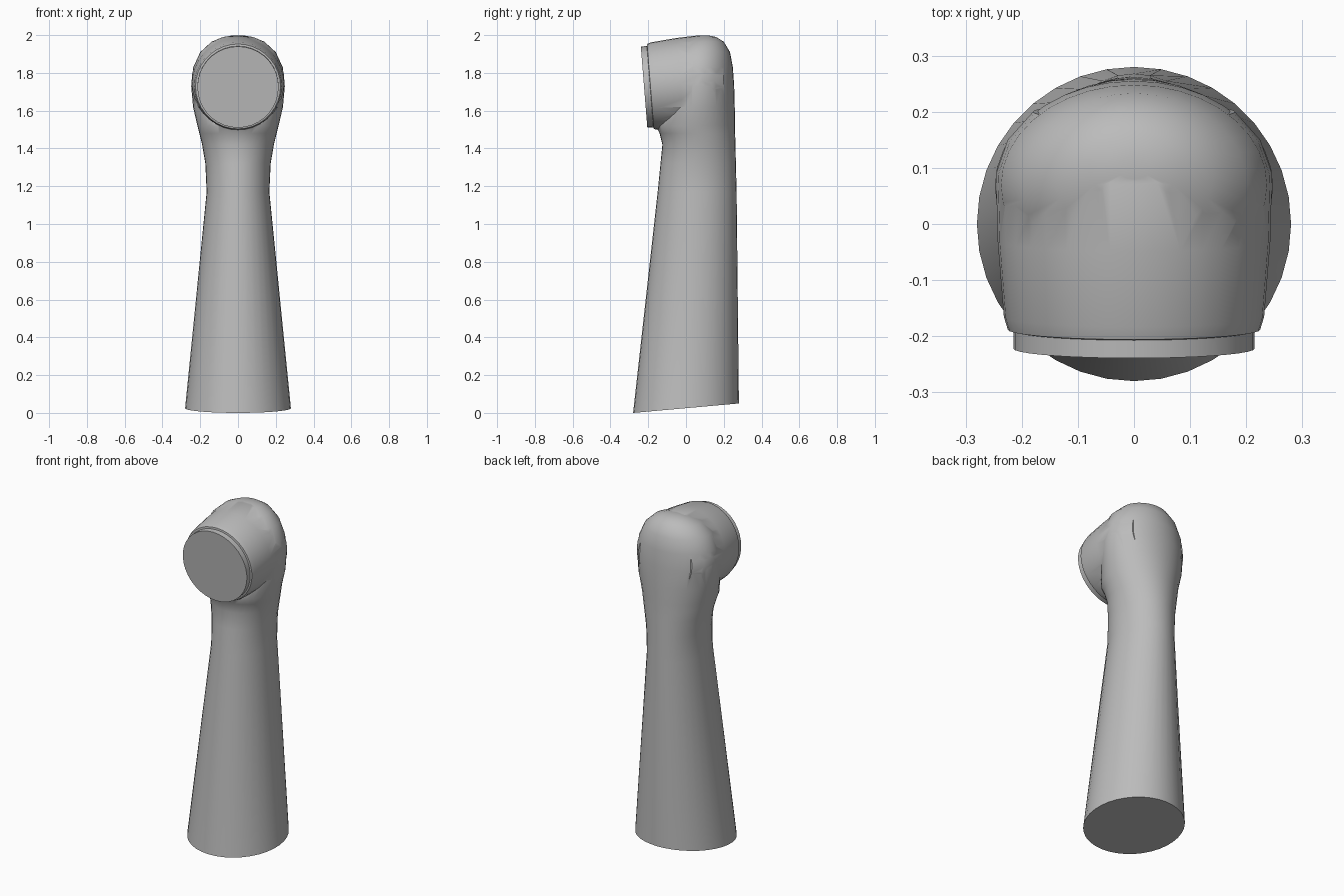
import bpy, bmesh, math

cube = bpy.data.objects.get("Cube")
if cube:
    bpy.data.objects.remove(cube, do_unlink=True)

grey = bpy.data.materials.new("plain grey")
grey.use_nodes = True
colour = (0.5, 0.5, 0.5, 1)
grey.diffuse_color = colour
grey.node_tree.nodes["Principled BSDF"].inputs["Base Color"].default_value = colour
SIDES = 36


def loft(name, rings):
    """Skin a list of rings of points and cap both ends."""
    bm = bmesh.new()
    loops = [[bm.verts.new(p) for p in ring] for ring in rings]
    for a, b in zip(loops, loops[1:]):
        for i in range(SIDES):
            j = (i + 1) % SIDES
            bm.faces.new((a[i], a[j], b[j], b[i]))
    bm.faces.new(loops[0][::-1])
    bm.faces.new(loops[-1])
    bmesh.ops.recalc_face_normals(bm, faces=bm.faces)
    mesh = bpy.data.meshes.new(name)
    bm.to_mesh(mesh)
    bm.free()
    mesh.materials.append(grey)
    obj = bpy.data.objects.new(name, mesh)
    bpy.context.collection.objects.link(obj)
    return obj


ANGLES = [2 * math.pi * i / SIDES for i in range(SIDES)]


def level_ring(z, half_width, front, back, tilt=0):
    mid, depth = (front + back) / 2, (back - front) / 2
    return [(half_width * math.cos(a), mid + depth * math.sin(a),
             z + tilt * math.sin(a)) for a in ANGLES]


def facing_ring(y, z, radius, lean=0.08):
    return [(radius * math.cos(a), y - lean * radius * math.sin(a),
             z + radius * math.sin(a)) for a in ANGLES]


# Tapered column with a slanted foot, swelling into a domed top
column = loft("column", [
    level_ring(0.025, 0.28, -0.28, 0.28, 0.025),
    level_ring(1.17, 0.166, -0.15, 0.268),
    level_ring(1.32, 0.173, -0.135, 0.264),
    level_ring(1.42, 0.19, -0.125, 0.262),
    level_ring(1.48, 0.205, -0.14, 0.26),
    level_ring(1.52, 0.215, -0.16, 0.26),
    level_ring(1.62, 0.238, -0.13, 0.258),
    level_ring(1.73, 0.248, -0.12, 0.255),
    level_ring(1.83, 0.237, -0.11, 0.248),
    level_ring(1.91, 0.2, -0.09, 0.233),
    level_ring(1.965, 0.14, -0.03, 0.2),
    level_ring(1.99, 0.08, 0.04, 0.16),
    level_ring(1.998, 0.03, 0.08, 0.12),
])

# Round head facing forward, with a stepped rim
head = loft("head", [
    facing_ring(-0.222, 1.725, 0.215),
    facing_ring(-0.19, 1.727, 0.215),
    facing_ring(-0.188, 1.728, 0.225),
    facing_ring(-0.165, 1.73, 0.232),
    facing_ring(-0.03, 1.742, 0.243),
    facing_ring(0.09, 1.753, 0.246),
    facing_ring(0.15, 1.755, 0.225),
    facing_ring(0.2, 1.755, 0.18),
])

# Merge the head into the column
union = column.modifiers.new("merge head", "BOOLEAN")
union.operation = "UNION"
union.solver = "EXACT"
union.object = head
bpy.context.view_layer.objects.active = column
for obj in bpy.context.selected_objects:
    obj.select_set(False)
column.select_set(True)
bpy.ops.object.modifier_apply(modifier=union.name)
bpy.data.objects.remove(head, do_unlink=True)
column.name = "curved_column_with_round_head"
bpy.ops.object.shade_smooth_by_angle(angle=math.radians(35))
